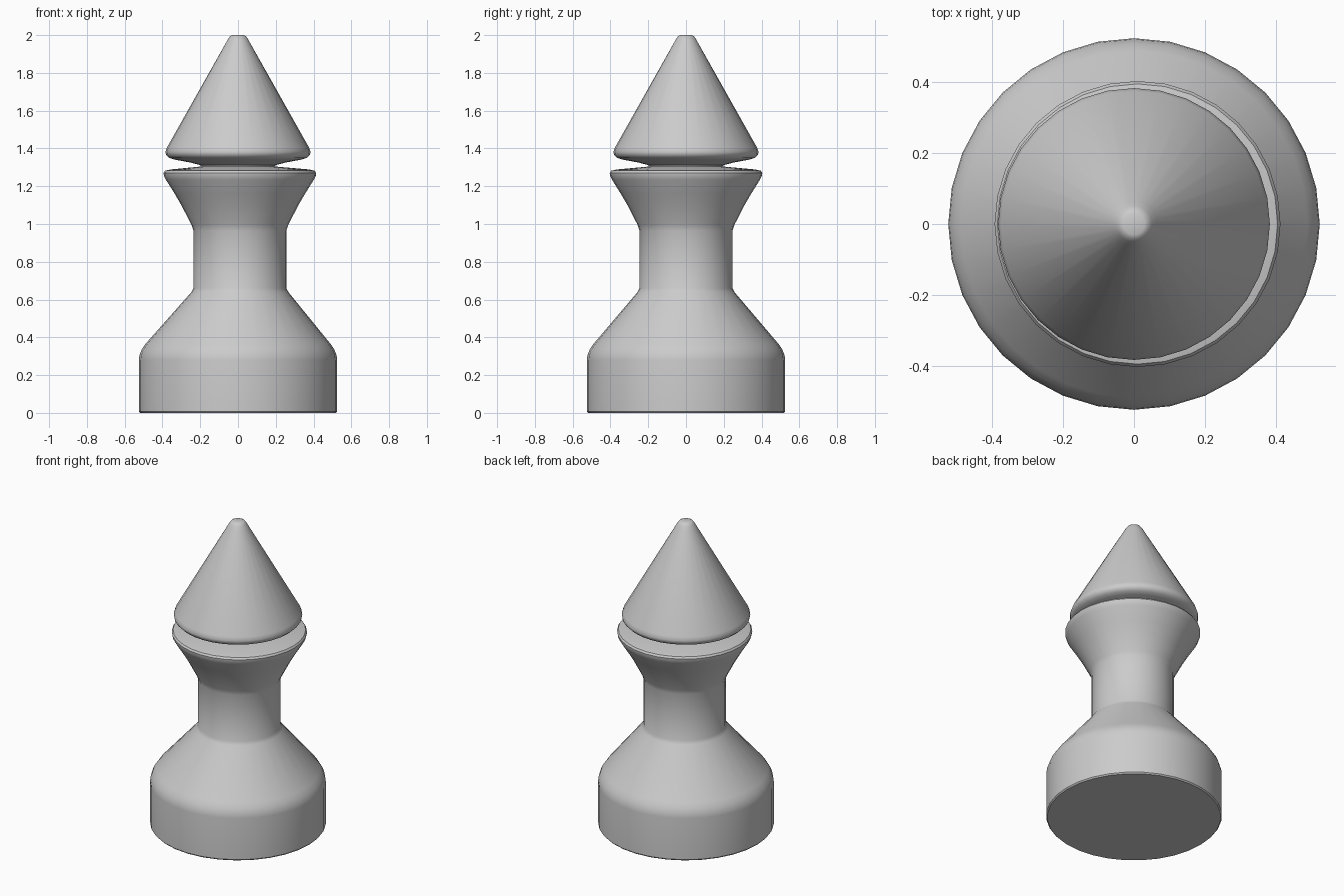
import bpy, bmesh, math

if "Cube" in bpy.data.objects:
    bpy.data.objects.remove(bpy.data.objects["Cube"])

SIDES = 32


def lathe(name, profile, angle=40):
    """Revolve (radius, z, x offset) points into a closed solid."""
    bm = bmesh.new()
    rings = []
    for r, z, dx in profile:
        rings.append([bm.verts.new((dx + r * math.cos(2 * math.pi * i / SIDES),
                                    r * math.sin(2 * math.pi * i / SIDES), z))
                      for i in range(SIDES)])
    for a, b in zip(rings, rings[1:]):
        for i in range(SIDES):
            j = (i + 1) % SIDES
            bm.faces.new((a[i], a[j], b[j], b[i]))
    bm.faces.new(rings[0][::-1])
    bm.faces.new(rings[-1])
    mesh = bpy.data.meshes.new(name)
    bm.to_mesh(mesh)
    bm.free()
    ob = bpy.data.objects.new(name, mesh)
    bpy.context.collection.objects.link(ob)
    bpy.ops.object.select_all(action='DESELECT')
    ob.select_set(True)
    bpy.context.view_layer.objects.active = ob
    bpy.ops.object.shade_smooth_by_angle(angle=math.radians(angle))
    return ob


# Body: drum foot, sloped shoulder, column and flared collar (slightly off-centre)
S = 0.01
lathe("body", [
    (0.518, 0.0, 0), (0.525, 0.008, 0), (0.525, 0.28, 0), (0.522, 0.305, 0),
    (0.51, 0.335, 0), (0.49, 0.365, 0), (0.258, 0.638, S), (0.246, 0.66, S),
    (0.246, 0.965, S), (0.256, 0.995, S), (0.31, 1.10, S), (0.345, 1.16, S),
    (0.392, 1.235, S), (0.402, 1.255, S), (0.404, 1.27, S), (0.396, 1.282, S),
    (0.365, 1.289, S), (0.20, 1.304, 0), (0.195, 1.32, 0)])

# Head: rounded-edge cone with a blunt tip
lathe("cone_head", [
    (0.195, 1.304, 0), (0.20, 1.312, 0), (0.25, 1.325, 0), (0.335, 1.341, 0),
    (0.365, 1.35, 0), (0.381, 1.366, 0), (0.384, 1.382, 0), (0.376, 1.405, 0),
    (0.065, 1.957, 0), (0.051, 1.982, 0), (0.041, 1.995, 0), (0.03, 2.0, 0)])
